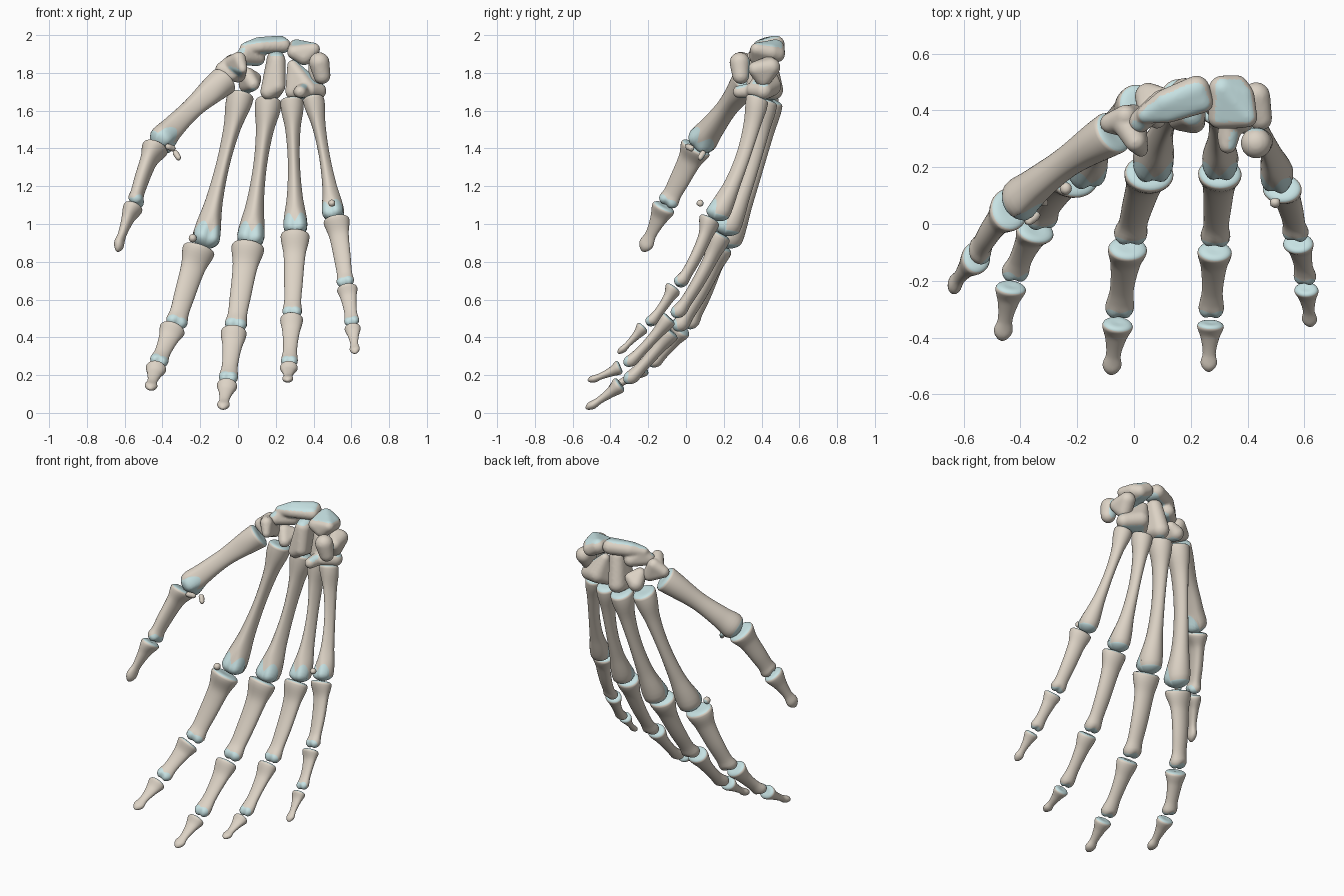
import bpy, bmesh, math
from mathutils import Vector as V, Matrix

if "Cube" in bpy.data.objects:
    bpy.data.objects.remove(bpy.data.objects["Cube"])


def material(name, rgb):
    m = bpy.data.materials.new(name)
    m.diffuse_color = (*rgb, 1)
    m.use_nodes = True
    m.node_tree.nodes["Principled BSDF"].inputs["Base Color"].default_value = m.diffuse_color
    return m


BONE = material("bone", (0.72, 0.65, 0.56))
CART = material("cartilage", (0.57, 0.76, 0.77))


def add_object(name, mesh):
    ob = bpy.data.objects.new(name, mesh)
    bpy.context.collection.objects.link(ob)
    mesh.materials.append(BONE)
    mesh.materials.append(CART)
    return ob


def smoothstep(a, b, x):
    x = min(1, max(0, (x - a) / (b - a)))
    return x * x * (3 - 2 * x)


def spline(keys, t, k):
    """Smooth value of column k of a (t, half width, half depth) table."""
    n = len(keys)
    i = 0
    while i < n - 2 and t > keys[i + 1][0]:
        i += 1

    def slope(j):
        a, b = keys[max(j - 1, 0)], keys[min(j + 1, n - 1)]
        return (b[k] - a[k]) / (b[0] - a[0])
    p, q = keys[i], keys[i + 1]
    h = q[0] - p[0]
    s = (t - p[0]) / h
    return (p[k] * (1 + 2 * s) * (1 - s) ** 2 + slope(i) * h * s * (1 - s) ** 2
            + q[k] * s * s * (3 - 2 * s) + slope(i + 1) * h * s * s * (s - 1))


# Long bone profiles: position along the bone, half width, half depth
META = [(0, .07, .078), (.08, .068, .074), (.22, .046, .056), (.45, .036, .046),
        (.7, .047, .052), (.86, .068, .07), (.94, .073, .078), (1, .068, .074)]
THUMB_META = [(0, .082, .08), (.12, .076, .074), (.45, .057, .054), (.75, .068, .06),
              (.9, .08, .07), (1, .072, .066)]
PROX = [(0, .086, .07), (.08, .086, .07), (.25, .066, .052), (.6, .055, .044),
        (.8, .051, .042), (.92, .06, .05), (1, .056, .048)]
MID = [(0, .068, .056), (.1, .068, .055), (.3, .052, .041), (.65, .042, .035),
       (.88, .051, .043), (1, .048, .04)]
DIST = [(0, .053, .045), (.12, .054, .044), (.35, .037, .031), (.65, .026, .022),
        (.85, .035, .026), (1, .031, .022)]


def long_bone(name, keys, a, b, side, scale=1, bow=0, kind="phalanx"):
    """Lofted bone from a to b with rounded ends and cartilage on the joints."""
    a, b = V(a), V(b)
    length = (b - a).length
    T = (b - a) / length
    X = V(side)
    X = (X - T * X.dot(T)).normalized()
    D = X.cross(T)
    e0, e1 = .03 / length, .055 * scale / length
    N, n0, n1, n2 = 32, 6, 24, 9
    bm = bmesh.new()
    rings = []
    for i in range(n0 + n1 + n2):
        ring = []
        for j in range(N):
            ang = 2 * math.pi * j / N
            c, s = math.cos(ang), math.sin(ang)
            palm = max(0, -s)
            # cartilage edge: reaches further on two palmar lobes
            if kind == "meta":
                edge = .035 + .085 * palm ** .7 * (.3 + 1.5 * abs(c)) + .01 * abs(s)
            else:
                edge = .028 + .045 * palm * (.4 + abs(c))
            th = 1 - edge * scale / length
            if i < n0:
                t = e0 * (1 - math.cos((i + .25) / n0 * math.pi / 2))
            elif i < n0 + n1:
                t = e0 + (th - e0) * (i - n0) / n1
            else:
                t = th + (1 - th) * math.sin((i - n0 - n1) / (n2 - .75) * math.pi / 2)
            t = min(t, .9995)
            r = 1
            if t < e0:
                r = (1 - ((e0 - t) / e0) ** 2.5) ** .4
            if t > 1 - e1:
                r = (1 - ((t - 1 + e1) / e1) ** 2) ** .5
            w = spline(keys, t, 1) * scale * r
            d = spline(keys, t, 2) * scale * r
            head = smoothstep(.78, .95, t)
            shaft = smoothstep(.05, .3, t) * (1 - head)
            groove = math.exp(-(c * r / .4) ** 2)
            if s < 0:
                if kind == "meta":
                    d *= 1 + .1 * shaft + head * (.18 - .28 * groove)
                    w *= 1 - .25 * shaft * palm
                else:
                    d *= 1 - .25 * shaft
                    if kind != "tip":
                        d *= 1 - .25 * head * groove
            dip = {"meta": 0, "phalanx": .014, "tip": 0}[kind] * groove * head * scale
            base_cup = .012 * (1 - r) * (t < e0)
            p = (a + T * (length * t - dip + base_cup) + D * (4 * bow * t * (1 - t))
                 + X * (w * c) + D * (d * s))
            ring.append(bm.verts.new(p))
        rings.append(ring)
    for i in range(len(rings) - 1):
        for j in range(N):
            k = (j + 1) % N
            f = bm.faces.new((rings[i][j], rings[i][k], rings[i + 1][k], rings[i + 1][j]))
            f.material_index = int(i < n0 - 2 or (i >= n0 + n1 and kind != "tip"))
    for ring, blue in ((rings[0], 1), (rings[-1], int(kind != "tip"))):
        bm.faces.new(ring).material_index = blue
    bmesh.ops.recalc_face_normals(bm, faces=bm.faces)
    for f in bm.faces:
        f.smooth = True
    me = bpy.data.meshes.new(name)
    bm.to_mesh(me)
    bm.free()
    return add_object(name, me)


def short_bone(name, hulls, facets=()):
    """Hulls around groups of balls (x, y, z, r), fused; facets (direction, limit) get cartilage."""
    bm = bmesh.new()
    for balls in hulls:
        part = bmesh.new()
        for x, y, z, r in balls:
            bmesh.ops.create_icosphere(part, subdivisions=3, radius=r,
                                       matrix=Matrix.Translation((x, y, z)))
        res = bmesh.ops.convex_hull(part, input=part.verts)
        inside = [g for g in res["geom_interior"] if isinstance(g, bmesh.types.BMVert)]
        bmesh.ops.delete(part, geom=inside, context='VERTS')
        tmp = bpy.data.meshes.new("tmp")
        part.to_mesh(tmp)
        part.free()
        bm.from_mesh(tmp)
        bpy.data.meshes.remove(tmp)
    me = bpy.data.meshes.new(name)
    bm.to_mesh(me)
    bm.free()
    ob = add_object(name, me)
    m = ob.modifiers.new("fuse", 'REMESH')
    m.mode, m.voxel_size = 'VOXEL', .008
    m = ob.modifiers.new("soften", 'SMOOTH')
    m.factor, m.iterations = .5, 6
    dg = bpy.context.evaluated_depsgraph_get()
    new = bpy.data.meshes.new_from_object(ob.evaluated_get(dg))
    ob.modifiers.clear()
    ob.data = new
    new.materials.clear()
    new.materials.append(BONE)
    new.materials.append(CART)
    for f in new.polygons:
        f.use_smooth = True
        f.material_index = int(any(f.normal.dot(V(d).normalized()) > c for d, c in facets))


# Four fingers: side vector, scale, then start and end of each bone
FINGERS = {
    "index": ((1, .25, 0), 1, [(.02, .42, 1.70), (-.18, .18, .875), (-.2, .165, .885), (-.335, .0, .445),
              (-.34, -.015, .46), (-.43, -.2, .25), (-.43, -.21, .25), (-.466, -.41, .125)]),
    "middle": ((1, .05, 0), 1, [(.165, .44, 1.67), (.06, .2, .875), (.057, .185, .90), (-.018, -.06, .43),
               (-.02, -.075, .445), (-.055, -.33, .155), (-.055, -.34, .16), (-.082, -.53, .022)]),
    "ring": ((1, -.05, 0), .88, [(.285, .42, 1.67), (.305, .2, .94), (.303, .185, .96), (.285, -.07, .5),
             (.285, -.085, .515), (.27, -.33, .245), (.27, -.34, .25), (.262, -.52, .17)]),
    "little": ((1, -.25, 0), .8, [(.395, .38, 1.68), (.51, .15, 1.02), (.517, .13, 1.04), (.572, -.05, .665),
               (.575, -.06, .675), (.605, -.21, .46), (.605, -.22, .465), (.62, -.36, .315)]),
}
for f, (side, s, p) in FINGERS.items():
    long_bone(f + "_metacarpal", META, p[0], p[1], side, s, .035, "meta")
    long_bone(f + "_proximal_phalanx", PROX, p[2], p[3], side, s, .02)
    long_bone(f + "_middle_phalanx", MID, p[4], p[5], side, s, .01)
    long_bone(f + "_distal_phalanx", DIST, p[6], p[7], side, s, .004, "tip")

# Thumb, turned so that its palm side faces the fingers
side = (.1, .7, -.7)
long_bone("thumb_metacarpal", THUMB_META, (-.06, .33, 1.77), (-.435, .06, 1.41), side, 1, .015, "meta")
long_bone("thumb_proximal_phalanx", PROX, (-.43, .06, 1.42), (-.547, -.11, 1.09), side, .97, .01)
long_bone("thumb_distal_phalanx", DIST, (-.547, -.11, 1.105), (-.64, -.23, .855), side, 1.15, .004, "tip")

# Wrist bones
short_bone("scaphoid", [[(.04, .385, 1.93, .032), (.11, .43, 1.945, .045), (.22, .475, 1.95, .048),
                         (.24, .43, 1.945, .04), (.12, .39, 1.94, .035)],
                        [(.05, .39, 1.92, .035), (.02, .36, 1.88, .04), (.1, .43, 1.88, .045)]],
           [((-.05, -.2, 1), .72), ((.5, 0, -1), .8)])
short_bone("lunate", [[(.31, .475, 1.93, .048), (.38, .45, 1.91, .045), (.30, .375, 1.91, .04),
                       (.40, .375, 1.925, .035), (.35, .38, 1.885, .045), (.36, .48, 1.9, .045)]],
           [((.1, .2, 1), .78), ((-.2, 0, -1), .85)])
short_bone("triquetrum", [[(.43, .45, 1.83, .05), (.445, .37, 1.82, .042), (.42, .41, 1.77, .045),
                           (.4, .44, 1.86, .03)]], [((-.5, .1, -1), .8), ((.1, -1, .1), .9)])
short_bone("pisiform", [[(.43, .285, 1.855, .055), (.445, .29, 1.785, .045)]], [((0, 1, 0), .8)])
short_bone("capitate", [[(.2, .43, 1.875, .048), (.205, .385, 1.86, .048), (.18, .46, 1.71, .055),
                         (.16, .37, 1.70, .042), (.21, .36, 1.73, .042)]],
           [((0, -.1, 1), .7), ((0, 0, -1), .88)])
short_bone("hamate", [[(.33, .45, 1.73, .055), (.42, .41, 1.705, .048), (.29, .43, 1.84, .03),
                       (.29, .41, 1.70, .04), (.38, .36, 1.71, .04)],
                      [(.33, .28, 1.70, .033), (.325, .31, 1.70, .033), (.35, .39, 1.71, .045)]],
           [((.6, 0, 1), .85), ((0, 0, -1), .88)])
short_bone("trapezoid", [[(.05, .45, 1.74, .048), (.08, .37, 1.74, .035), (.05, .41, 1.79, .04),
                          (.09, .45, 1.77, .035)]], [((0, -.2, -1), .8)])
short_bone("trapezium", [[(-.085, .355, 1.82, .036), (-.03, .38, 1.86, .04), (.0, .38, 1.79, .042),
                          (-.03, .34, 1.79, .035)],
                         [(.005, .29, 1.875, .038), (-.03, .35, 1.85, .045), (.025, .26, 1.82, .025),
                          (.01, .36, 1.8, .035)]], [((-.6, -.4, -.7), .85)])

# Small round bones beside the knuckles
for name, balls in {
    "index_sesamoid": [(-.24, .125, .925, .024)],
    "little_sesamoid": [(.497, .075, 1.11, .021)],
    "thumb_inner_sesamoid": [(-.33, .09, 1.375, .018), (-.315, .075, 1.35, .016)],
    "thumb_outer_sesamoid": [(-.37, .01, 1.41, .018), (-.345, .03, 1.4, .018)],
}.items():
    short_bone(name, [balls], [((0, 1, -.3), .7)])
